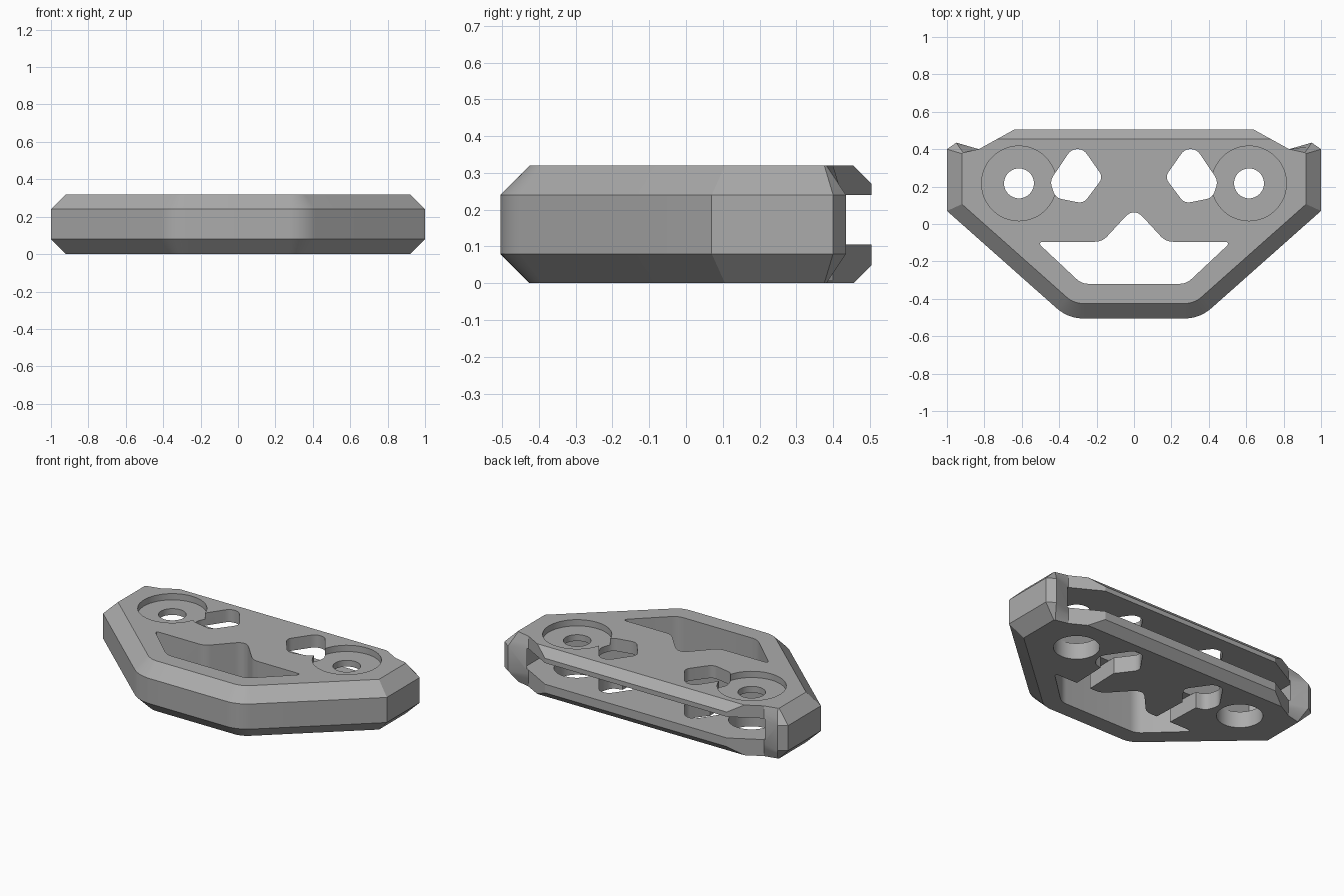
import bpy, bmesh, math
from mathutils import Vector

if "Cube" in bpy.data.objects:
    bpy.data.objects.remove(bpy.data.objects["Cube"])

grey = bpy.data.materials.new("plain_grey")
grey.use_nodes = True
grey.diffuse_color = (0.41, 0.41, 0.41, 1)
grey.node_tree.nodes["Principled BSDF"].inputs["Base Color"].default_value = grey.diffuse_color


def loft(name, rings):
    """Closed solid through equal rings of points, bottom to top."""
    bm = bmesh.new()
    loops = [[bm.verts.new(p) for p in ring] for ring in rings]
    n = len(loops[0])
    for low, high in zip(loops, loops[1:]):
        for i in range(n):
            j = (i + 1) % n
            bm.faces.new((low[i], low[j], high[j], high[i]))
    bm.faces.new(loops[0][::-1])
    bm.faces.new(loops[-1])
    bmesh.ops.recalc_face_normals(bm, faces=bm.faces)
    mesh = bpy.data.meshes.new(name)
    bm.to_mesh(mesh)
    bm.free()
    mesh.materials.append(grey)
    obj = bpy.data.objects.new(name, mesh)
    bpy.context.collection.objects.link(obj)
    return obj


def prism(name, points, z0, z1):
    return loft(name, [[(x, y, z) for x, y in points] for z in (z0, z1)])


def mirrored(half):
    return half + [(-x, y) for x, y in reversed(half)]


def rounded(points, r=0.04, steps=6):
    """Round every corner of a polygon."""
    out = []
    for i, p in enumerate(points):
        p = Vector(p)
        a, b = Vector(points[i - 1]) - p, Vector(points[(i + 1) % len(points)]) - p
        a = p + a.normalized() * min(r, a.length * 0.45)
        b = p + b.normalized() * min(r, b.length * 0.45)
        for k in range(steps + 1):
            t = k / steps
            q = a * (1 - t) ** 2 + p * 2 * t * (1 - t) + b * t ** 2
            out.append((q.x, q.y))
    return out


def circle(x, y, r, n=48):
    return [(x + r * math.cos(math.tau * i / n), y + r * math.sin(math.tau * i / n))
            for i in range(n)]


def outline(d):
    """Body outline moved inward by d, with a shallower chamfer on the back lip."""
    slope, radius = math.radians(41.6), 0.216
    half = []
    for k in range(10):
        a = slope * k / 9
        half.append((0.27 + (radius - d) * math.sin(a), -0.289 - (radius - d) * math.cos(a)))
    lip = max(0, d - 0.03)
    half += [(1 - d, 0.07 + 0.45 * d), (1 - d, 0.40 - 0.3 * d),
             (0.95 - 0.45 * d, 0.435 - 0.67 * d), (0.83, 0.40),
             (0.64 + 1.81 * lip, 0.505 - lip)]
    return mirrored(half)


# Chamfered body
rings = []
for z in (0, 0.05, 0.08, 0.24, 0.27, 0.32):
    inset = max(0, 0.08 - z, z - 0.24)
    rings.append([(x, y, z) for x, y in outline(inset)])
body = loft("slotted_bracket", rings)

# Slot open to the back, and the front window
cutters = [
    prism("slot_cutter", mirrored([(0.80, 0.08), (0.87, 0.15), (0.87, 0.37),
                                   (0.83, 0.41), (0.83, 0.6)]), 0.105, 0.24),
    prism("window_cutter", rounded(mirrored([(0.28, -0.32), (0.52, -0.095),
                                             (0.17, -0.095), (0.025, 0.062)])), -0.1, 0.5),
]

# Bolt holes, recesses, side windows and the underside channels
diamond = [(0.27, 0.40), (0.335, 0.40), (0.45, 0.23), (0.42, 0.14), (0.27, 0.11), (0.165, 0.25)]
channel = [(0.25, -0.13), (0.35, -0.13), (0.36, 0.16), (0.26, 0.16)]
for side in (-1, 1):
    x, y = 0.615 * side, 0.217
    cutters += [
        prism("bolt_cutter", circle(x, y, 0.08), -0.1, 0.5),
        prism("recess_cutter", circle(x, y, 0.2), 0.28, 0.5),
        prism("lower_bore_cutter", circle(x, y, 0.134), -0.1, 0.2),
        prism("side_window_cutter", rounded([(side * px, py) for px, py in diamond], 0.035), -0.1, 0.5),
        prism("channel_cutter", [(side * px, py) for px, py in channel], -0.1, 0.105),
    ]

bpy.ops.object.select_all(action="DESELECT")
bpy.context.view_layer.objects.active = body
body.select_set(True)
for cutter in cutters:
    cutter.hide_render = True
    mod = body.modifiers.new("cut", "BOOLEAN")
    mod.operation, mod.solver, mod.object = "DIFFERENCE", "EXACT", cutter
    bpy.ops.object.modifier_apply(modifier=mod.name)
    bpy.data.objects.remove(cutter)

bpy.ops.object.shade_smooth_by_angle(angle=math.radians(25))
